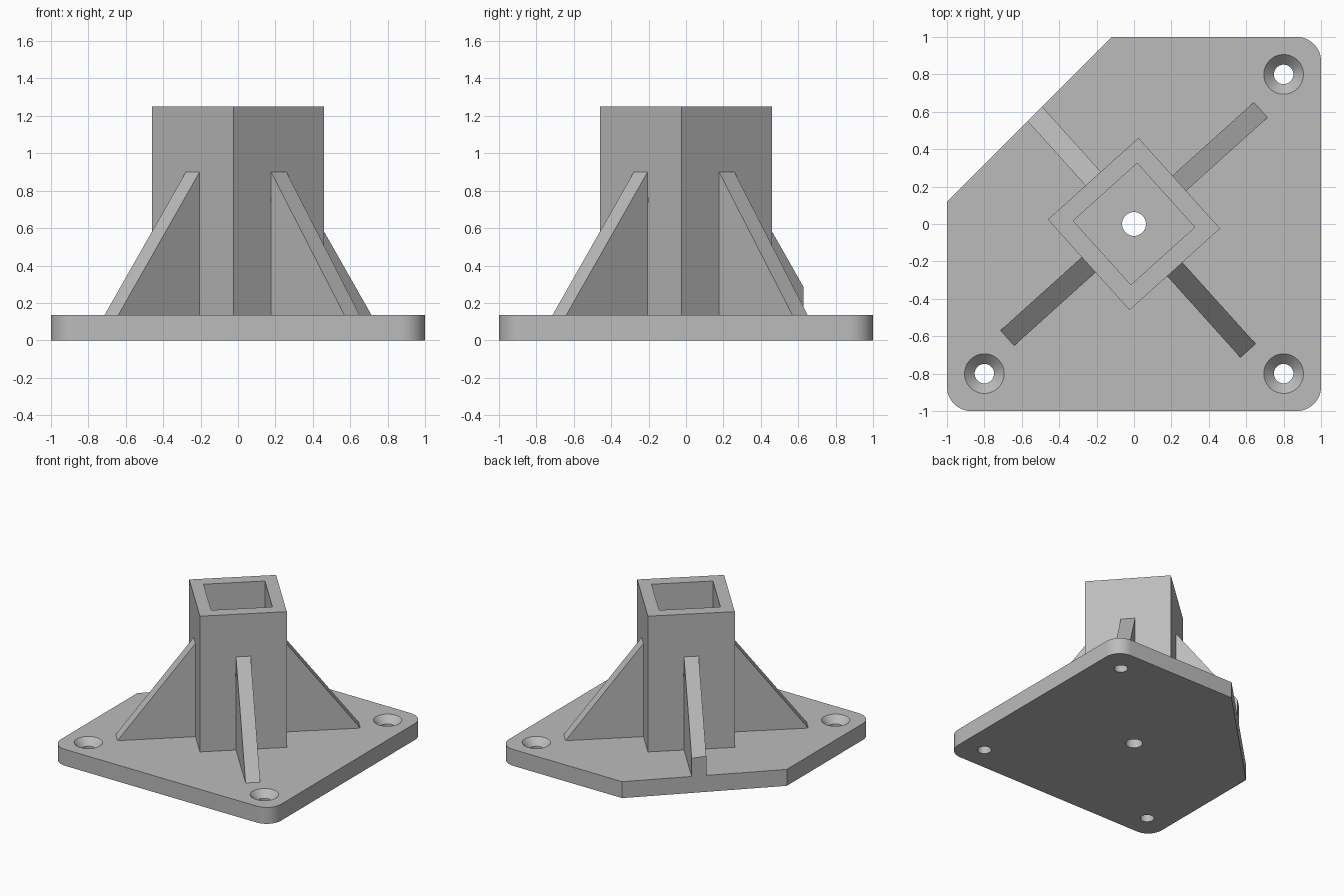
import bpy, bmesh, math
from mathutils import Matrix, Vector

if "Cube" in bpy.data.objects:
    bpy.data.objects.remove(bpy.data.objects["Cube"], do_unlink=True)

PLATE_H, TUBE_TOP, TURN = 0.135, 1.25, math.radians(42)
OUTER, INNER = 0.326, 0.23      # half widths of the square tube
CHAMFER = 0.88

grey = bpy.data.materials.new("grey plastic")
grey.use_nodes = True
colour = (0.5, 0.5, 0.5, 1)
grey.diffuse_color = colour
grey.node_tree.nodes["Principled BSDF"].inputs["Base Color"].default_value = colour


def finish(name, bm):
    bmesh.ops.recalc_face_normals(bm, faces=bm.faces[:])
    mesh = bpy.data.meshes.new(name)
    bm.to_mesh(mesh)
    bm.free()
    mesh.materials.append(grey)
    obj = bpy.data.objects.new(name, mesh)
    bpy.context.collection.objects.link(obj)
    return obj


def prism(name, points, shift, matrix=Matrix()):
    """Extrude a flat outline along a vector, then place it."""
    bm = bmesh.new()
    face = bm.faces.new([bm.verts.new(p) for p in points])
    out = bmesh.ops.extrude_face_region(bm, geom=[face])
    moved = [g for g in out["geom"] if isinstance(g, bmesh.types.BMVert)]
    bmesh.ops.translate(bm, vec=shift, verts=moved)
    bm.transform(matrix)
    return finish(name, bm)


def lathe(name, profile, matrix, steps=48):
    """Solid of revolution from (radius, z) pairs."""
    bm = bmesh.new()
    rings = [[bm.verts.new((r * math.cos(math.tau * i / steps),
                            r * math.sin(math.tau * i / steps), z))
              for i in range(steps)] for r, z in profile]
    for low, high in zip(rings, rings[1:]):
        for i in range(steps):
            j = (i + 1) % steps
            bm.faces.new((low[i], low[j], high[j], high[i]))
    bm.faces.new(rings[0])
    bm.faces.new(rings[-1])
    bm.transform(matrix)
    return finish(name, bm)


def cut(obj, cutter):
    cutter.hide_render = True
    mod = obj.modifiers.new("cut", "BOOLEAN")
    mod.operation, mod.solver, mod.object = "DIFFERENCE", "EXACT", cutter
    bpy.context.view_layer.objects.active = obj
    bpy.ops.object.modifier_apply(modifier=mod.name)
    bpy.data.objects.remove(cutter, do_unlink=True)


def smooth(obj):
    bpy.ops.object.select_all(action="DESELECT")
    obj.select_set(True)
    bpy.context.view_layer.objects.active = obj
    bpy.ops.object.shade_smooth_by_angle(angle=math.radians(30))


def square(half, z):
    return [(half, half, z), (-half, half, z), (-half, -half, z), (half, -half, z)]


# Base plate: three rounded corners, one clipped corner
radius = 0.13
outline = []
for cx, cy, start in ((1, 1, 0), (-1, -1, 180), (1, -1, 270)):
    if cx < 0:
        outline += [(CHAMFER - 1, 1, 0), (-1, 1 - CHAMFER, 0)]
    for k in range(13):
        a = math.radians(start + 7.5 * k)
        outline.append((cx * (1 - radius) + radius * math.cos(a),
                        cy * (1 - radius) + radius * math.sin(a), 0))
plate = prism("base_plate", outline, (0, 0, PLATE_H))

# Countersunk screw holes and the centre drain hole
screw = [(0.052, -0.1), (0.052, PLATE_H - 0.055), (0.106, PLATE_H), (0.106, 0.3)]
for x, y in ((0.8, 0.8), (-0.8, -0.8), (0.8, -0.8)):
    cut(plate, lathe("screw_cutter", screw, Matrix.Translation((x, y, 0))))
cut(plate, lathe("drain_cutter", [(0.064, -0.1), (0.064, 0.3)], Matrix()))
smooth(plate)

# Square tube with a cross hole behind two of the ribs
turn = Matrix.Rotation(TURN, 4, "Z")
tube = prism("square_tube", square(OUTER, PLATE_H), (0, 0, TUBE_TOP - PLATE_H), turn)
cut(tube, prism("bore_cutter", square(INNER, 0), (0, 0, 2), turn))
across = turn @ Matrix.Translation((0, 0, 0.75)) @ Matrix.Rotation(math.pi / 2, 4, "X")
cut(tube, lathe("cross_hole_cutter", [(0.0585, -0.5), (0.0585, 0.5)], across))
smooth(tube)

# Four triangular ribs, the one at the clipped corner trimmed flush
half = 0.055
side = [(OUTER, -half, PLATE_H), (0.911, -half, PLATE_H),
        (OUTER, -half, 0.9)]
names = ("back_left_rib", "back_right_rib", "front_right_rib", "front_left_rib")
for i, name in enumerate(names):
    place = Matrix.Rotation(TURN + i * math.pi / 2, 4, "Z")
    rib = prism(name, side, (0, 2 * half, 0), place)
    if name == "back_right_rib":
        bm = bmesh.new()
        bm.from_mesh(rib.data)
        cutting = bmesh.ops.bisect_plane(
            bm, geom=bm.verts[:] + bm.edges[:] + bm.faces[:],
            plane_co=Vector((-1, 1 - CHAMFER, 0)), plane_no=Vector((-1, 1, 0)),
            clear_outer=True)
        edges = [g for g in cutting["geom_cut"] if isinstance(g, bmesh.types.BMEdge)]
        bmesh.ops.holes_fill(bm, edges=edges)
        bmesh.ops.recalc_face_normals(bm, faces=bm.faces[:])
        bm.to_mesh(rib.data)
        bm.free()
